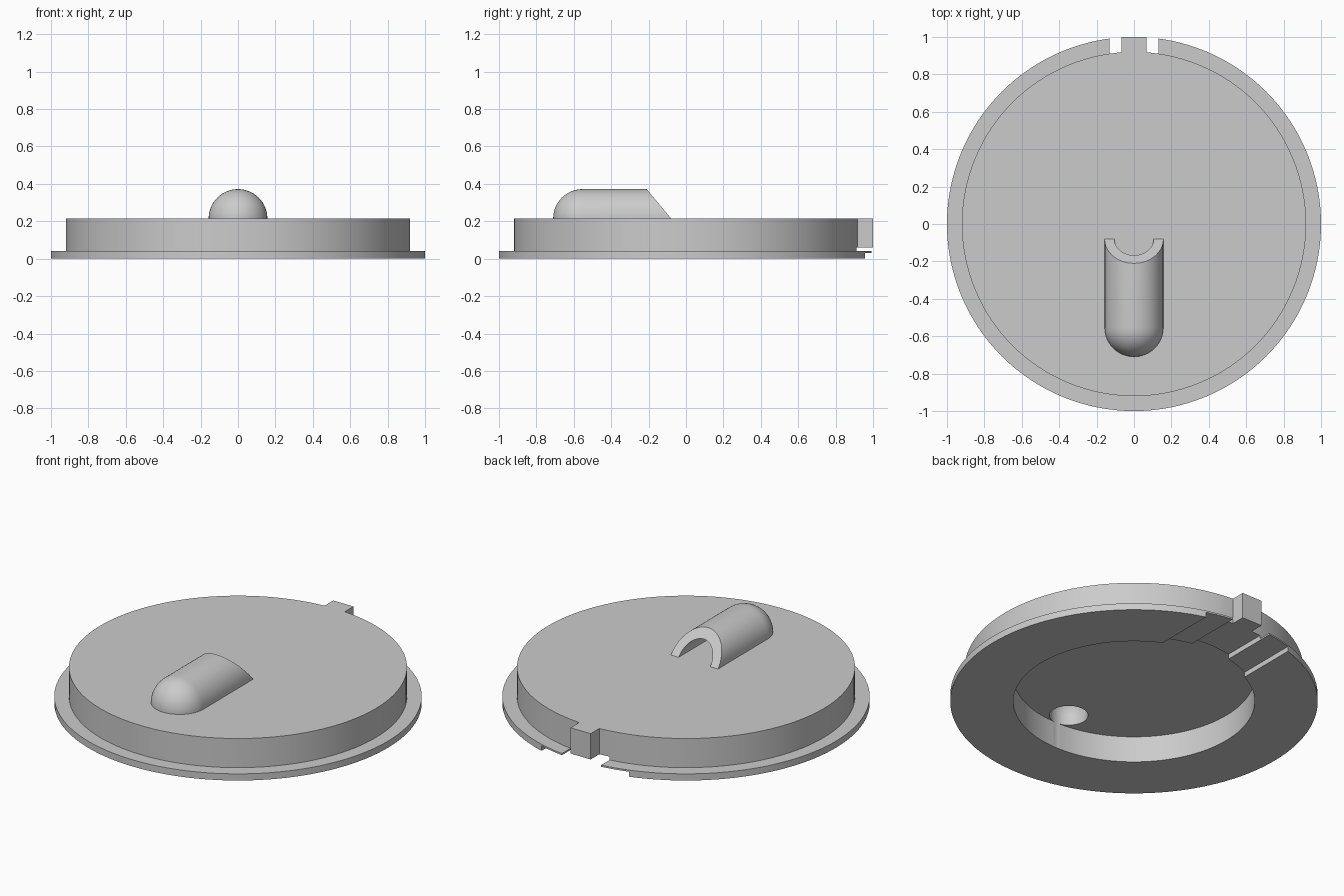
import bpy, bmesh, math
from mathutils import Matrix, Vector

cube = bpy.data.objects.get("Cube")
if cube:
    bpy.data.objects.remove(cube, do_unlink=True)

grey = bpy.data.materials.new("mid grey")
grey.use_nodes = True
colour = (0.6, 0.6, 0.6, 1)
grey.diffuse_color = colour
grey.node_tree.nodes["Principled BSDF"].inputs["Base Color"].default_value = colour

TOP = 0.215            # height of the lid surface
CEILING = 0.157        # height of the recess ceiling
OUTER, INNER = 0.157, 0.105   # hood radii
HOOD_Y = -0.553        # centre of the rounded hood end


def make_object(name, bm):
    bmesh.ops.recalc_face_normals(bm, faces=bm.faces)
    mesh = bpy.data.meshes.new(name)
    bm.to_mesh(mesh)
    bm.free()
    mesh.materials.append(grey)
    obj = bpy.data.objects.new(name, mesh)
    bpy.context.collection.objects.link(obj)
    return obj


def revolve(points, axis, angle, steps, close):
    """Spin a profile of 3D points about an axis through the origin."""
    bm = bmesh.new()
    verts = [bm.verts.new(p) for p in points]
    edges = [bm.edges.new(pair) for pair in zip(verts, verts[1:])]
    bmesh.ops.spin(bm, geom=verts + edges, cent=(0, 0, 0), axis=axis,
                   angle=angle, steps=steps, use_merge=close)
    bmesh.ops.remove_doubles(bm, verts=bm.verts, dist=1e-5)
    return bm


def box(name, half_width, y0, y1, z0, z1):
    bm = bmesh.new()
    size = Matrix.Diagonal((2 * half_width, y1 - y0, z1 - z0, 1))
    place = Matrix.Translation((0, (y0 + y1) / 2, (z0 + z1) / 2))
    bmesh.ops.create_cube(bm, size=1, matrix=place @ size)
    return make_object(name, bm)


def combine(target, tool, operation):
    mod = target.modifiers.new(operation.lower(), 'BOOLEAN')
    mod.object, mod.operation, mod.solver = tool, operation, 'EXACT'
    bpy.context.view_layer.objects.active = target
    bpy.ops.object.modifier_apply(modifier=mod.name)
    bpy.data.objects.remove(tool, do_unlink=True)


def smooth(obj):
    bpy.ops.object.select_all(action='DESELECT')
    obj.select_set(True)
    bpy.context.view_layer.objects.active = obj
    bpy.ops.object.shade_smooth_by_angle(angle=math.radians(30))


# Lid: flange, raised body and round recess underneath
profile = [(0, CEILING), (0.657, CEILING), (0.657, 0), (1, 0), (1, 0.04),
           (0.92, 0.04), (0.92, TOP), (0, TOP)]
lid = make_object("lid", revolve([(r, 0, z) for r, z in profile],
                                 (0, 0, 1), math.tau, 128, True))

# Stepped channel under the back edge
combine(lid, box("wide_channel", 0.29, 0.5, 1.1, -0.1, 0.03), 'DIFFERENCE')
combine(lid, box("narrow_channel", 0.13, 0.5, 1.1, -0.1, 0.06), 'DIFFERENCE')

# Locating tab at the back
combine(lid, box("tab", 0.067, 0.85, 1, 0.06, TOP), 'UNION')

# Round outlet through the lid below the hood
bm = bmesh.new()
bmesh.ops.create_cone(bm, cap_ends=True, segments=48, radius1=INNER,
                      radius2=INNER, depth=0.4,
                      matrix=Matrix.Translation((0, HOOD_Y, TOP)))
combine(lid, make_object("outlet", bm), 'DIFFERENCE')
smooth(lid)

# Hood: hollow half capsule, open and sloped at its back end
quarter = [i / 12 * math.pi / 2 for i in range(13)]
shell = [(OUTER * math.sin(a), HOOD_Y - OUTER * math.cos(a), 0) for a in quarter]
shell += [(OUTER, 0, 0), (INNER, 0, 0)]
shell += [(INNER * math.sin(a), HOOD_Y - INNER * math.cos(a), 0)
          for a in reversed(quarter)]
bm = revolve(shell, (0, -1, 0), math.pi, 32, False)
for v in bm.verts:
    if v.co.y > -0.01:
        v.co.y = -0.08 - v.co.z * 0.83
    v.co += Vector((0, 0, TOP))
hood = make_object("hood", bm)
smooth(hood)
